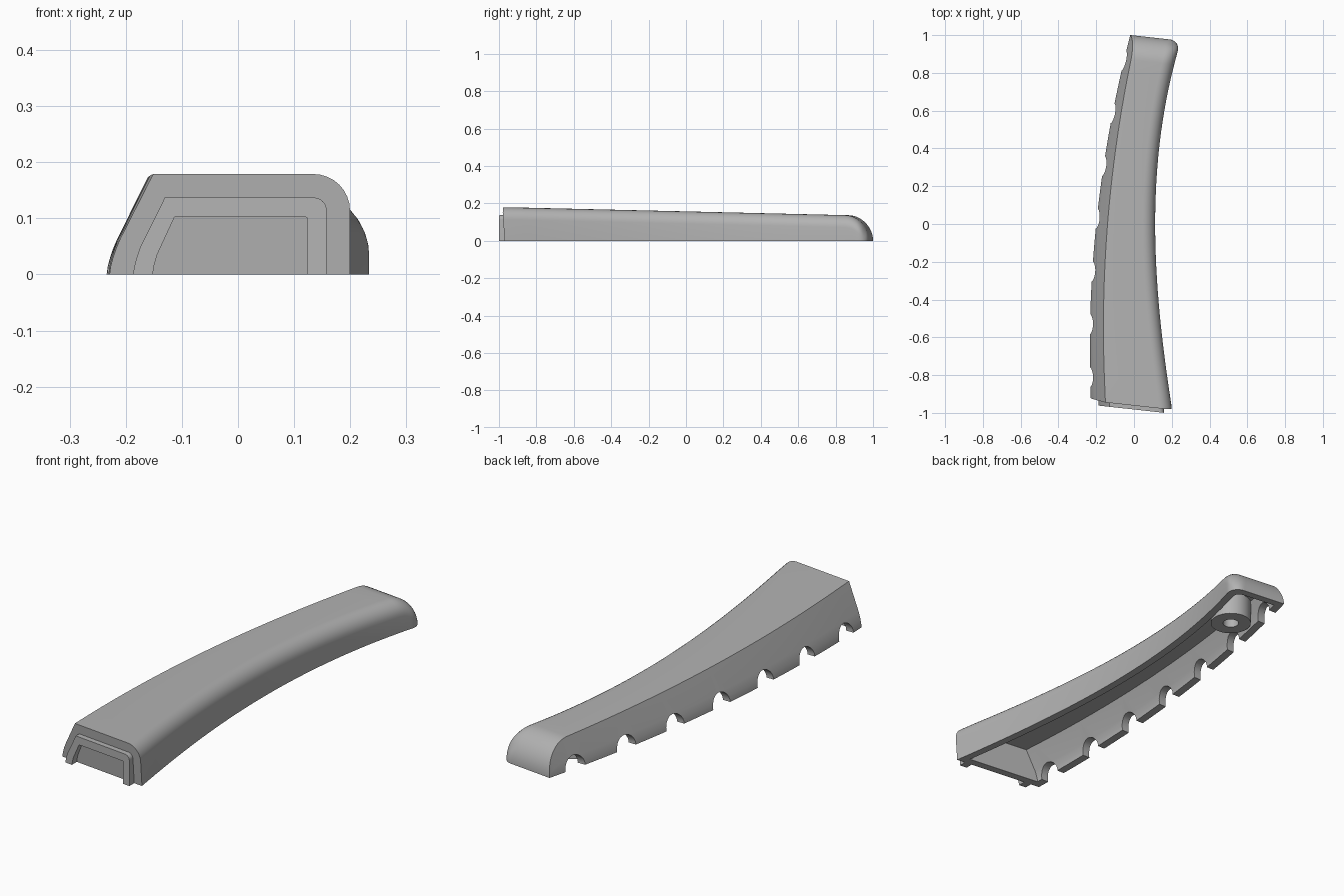
import bpy, bmesh, math
from mathutils import Matrix

if "Cube" in bpy.data.objects:
    bpy.data.objects.remove(bpy.data.objects["Cube"])

SHEAR = 0.11                       # both ends are slightly skewed in plan
FRONT, BACK = -0.947, 0.998
WALL = 0.035

grey = bpy.data.materials.new("grey plastic")
grey.diffuse_color = (0.45, 0.45, 0.45, 1)
grey.use_nodes = True
grey.node_tree.nodes["Principled BSDF"].inputs["Base Color"].default_value = grey.diffuse_color


# Plan curves and height along the length
def left_bottom(y): return -0.2 + 0.1027 * y + 0.0773 * y * y
def left_top(y): return -0.14 + 0.0795 * y + 0.0725 * y * y
def right_side(y): return 0.112 + 0.119 * y * y + 0.0265 * y ** 3
def height(y): return 0.157 - 0.0232 * y


def on_station(curve, s):
    """x of a plan curve where it meets the skewed station s."""
    x = 0
    for _ in range(4):
        x = curve(s - SHEAR * x)
    return x


def flare(u):
    """Left wall: curved near the bottom, straight above."""
    pts = [(0, 0), (.08, .025), (.17, .08), (.27, .16), (.36, .25), (1, 1)]
    u = min(max(u, 0), 1)
    for (a, fa), (b, fb) in zip(pts, pts[1:]):
        if u <= b:
            return fa + (fb - fa) * (u - a) / (b - a)


def drop(d, r):
    """Quarter-circle factor, 1 at d <= 0 and 0 at d = r."""
    return math.sqrt(max(0, 1 - (max(d, 0) / r) ** 2))


def section(s, inset=0.0, z0=0.0):
    """Cross-section points (x, z), from bottom left over the top to bottom right."""
    end = BACK - inset
    nose, corner = 0.13 - inset, 0.06 - inset * 0.7
    full = height(s)
    h = max((full - inset) * drop(s - end + nose, nose), 0.003)
    lb, lt = on_station(left_bottom, s), on_station(left_top, s)
    right = on_station(right_side, s) - inset
    right -= corner * (1 - drop(s - end + corner, corner))
    pts = []
    for u in (0, .08, .17, .27, .36, 1):
        z = h * u
        x = lb + (lt - lb) * flare(z / full) + inset
        pts.append((x, z if u else z0))
    r = min(max(0.065 - inset, 0.002), h * 0.9)
    for i in range(9):
        a = math.pi / 2 * (1 - i / 8)
        pts.append((right - r + r * math.cos(a), h - r + r * math.sin(a)))
    pts.append((right, z0))
    return pts


def loft(name, rings):
    """Closed solid through equally sized rings of 3D points."""
    bm = bmesh.new()
    rows = [[bm.verts.new(p) for p in ring] for ring in rings]
    n = len(rows[0])
    for a, b in zip(rows, rows[1:]):
        for i in range(n):
            j = (i + 1) % n
            bm.faces.new((a[i], a[j], b[j], b[i]))
    bm.faces.new(rows[0])
    bm.faces.new(rows[-1])
    bmesh.ops.recalc_face_normals(bm, faces=bm.faces)
    return finish(name, bm)


def finish(name, bm):
    mesh = bpy.data.meshes.new(name)
    bm.to_mesh(mesh)
    bm.free()
    mesh.materials.append(grey)
    ob = bpy.data.objects.new(name, mesh)
    bpy.context.collection.objects.link(ob)
    return ob


def place(pts, s, lean=0.0):
    return [(x, s - SHEAR * x - lean * z, z) for x, z in pts]


def stations(start, end, nose):
    straight = [start + (end - nose - start) * i / 30 for i in range(31)]
    return straight + [end - nose + nose * math.sin(math.pi / 2 * i / 14) for i in range(1, 15)]


def cylinder(name, radius, depth, matrix):
    bm = bmesh.new()
    bmesh.ops.create_cone(bm, cap_ends=True, segments=32, radius1=radius,
                          radius2=radius, depth=depth, matrix=matrix)
    return finish(name, bm)


def cut(ob, cutter):
    mod = ob.modifiers.new("cut", 'BOOLEAN')
    mod.operation, mod.solver, mod.object = 'DIFFERENCE', 'EXACT', cutter
    bpy.context.view_layer.objects.active = ob
    bpy.ops.object.modifier_apply(modifier=mod.name)
    bpy.data.objects.remove(cutter)


# Curved hollow body
body = loft("grip_shell", [place(section(s), s, 0.08 if i == 0 else 0)
                           for i, s in enumerate(stations(FRONT, BACK, 0.13))])
cavity = loft("cavity_cutter", [place(section(s, WALL, -0.02), s)
                                for s in stations(FRONT + 0.035, BACK - WALL, 0.13 - WALL)])
cut(body, cavity)

# Row of round notches along the lower left edge
for i in range(7):
    y = -0.81 + 0.279 * i
    m = Matrix.Translation((left_bottom(y), y, 0.005)) @ Matrix.Rotation(math.pi / 2, 4, 'Y')
    cut(body, cylinder("notch_cutter", 0.052, 0.16, m))

# Arched tongue on the front end
arch = section(-0.95, 0.042) + section(-0.95, 0.077)[::-1]
tongue = loft("front_tongue", [place(arch, -0.982), place(arch, -0.935)])

# Screw boss under the back end
boss = cylinder("screw_boss", 0.088, 0.125, Matrix.Translation((0.05, 0.72, 0.0625)))
cut(boss, cylinder("hole_cutter", 0.034, 0.2, Matrix.Translation((0.05, 0.72, 0.0))))

for ob in (body, tongue, boss):
    bpy.ops.object.select_all(action='DESELECT')
    ob.select_set(True)
    bpy.context.view_layer.objects.active = ob
    bpy.ops.object.shade_smooth_by_angle(angle=math.radians(30))
